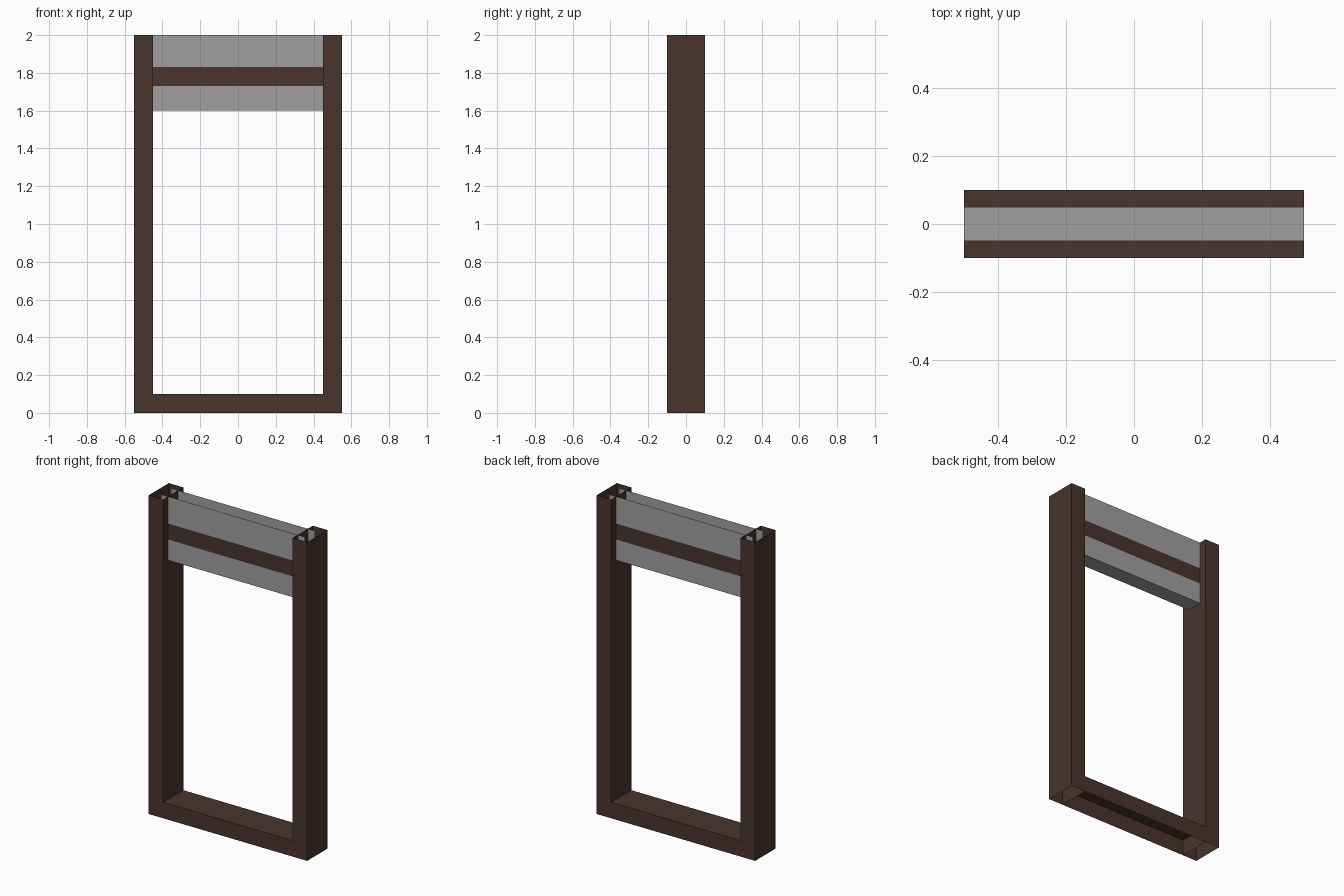
import bpy
import bmesh

if "Cube" in bpy.data.objects:
    bpy.data.objects.remove(bpy.data.objects["Cube"])


def material(name, rgb):
    m = bpy.data.materials.new(name)
    m.diffuse_color = (*rgb, 1.0)
    m.use_nodes = True
    m.node_tree.nodes["Principled BSDF"].inputs["Base Color"].default_value = m.diffuse_color
    return m


BROWN = material("dark brown", (0.067, 0.034, 0.026))
GREY = material("mid grey", (0.352, 0.352, 0.352))


def sheet_channel(name, profile, start, end, place, mats, closed=False, pick=None):
    """Sweep a counter-clockwise profile into a thin open-ended channel."""
    bm = bmesh.new()
    rings = [[bm.verts.new(place(a, b, t)) for a, b in profile] for t in (start, end)]
    n = len(profile)
    for i in range(n if closed else n - 1):
        j = (i + 1) % n
        f = bm.faces.new((rings[0][i], rings[0][j], rings[1][j], rings[1][i]))
        if pick:
            f.material_index = pick(f.calc_center_median())
    mesh = bpy.data.meshes.new(name)
    bm.to_mesh(mesh)
    bm.free()
    for m in mats:
        mesh.materials.append(m)
    ob = bpy.data.objects.new(name, mesh)
    bpy.context.collection.objects.link(ob)
    return ob


def upright(a, b, t):
    return (a, b, t)


def sideways(a, b, t):
    return (t, a, b)


# Side posts: square tubes, open at top and bottom
for side, cx in (("left", -0.5), ("right", 0.5)):
    tube = [(cx - 0.05, -0.1), (cx + 0.05, -0.1), (cx + 0.05, 0.1), (cx - 0.05, 0.1)]
    sheet_channel(side + "_post", tube, 0, 2, upright, [BROWN], closed=True)

# Sill: channel open underneath, ends tucked into the posts
sill = [(0.1, 0), (0.1, 0.1), (-0.1, 0.1), (-0.1, 0)]
sheet_channel("sill", sill, -0.5, 0.5, sideways, [BROWN])

# Header panel: channel open on top, with a brown band on both faces
levels = (2.0, 1.83, 1.73, 1.6)
header = [(-0.05, z) for z in levels] + [(0.05, z) for z in reversed(levels)]
sheet_channel("header_panel", header, -0.5, 0.5, sideways, [GREY, BROWN],
              pick=lambda c: int(1.73 < c.z < 1.83))
